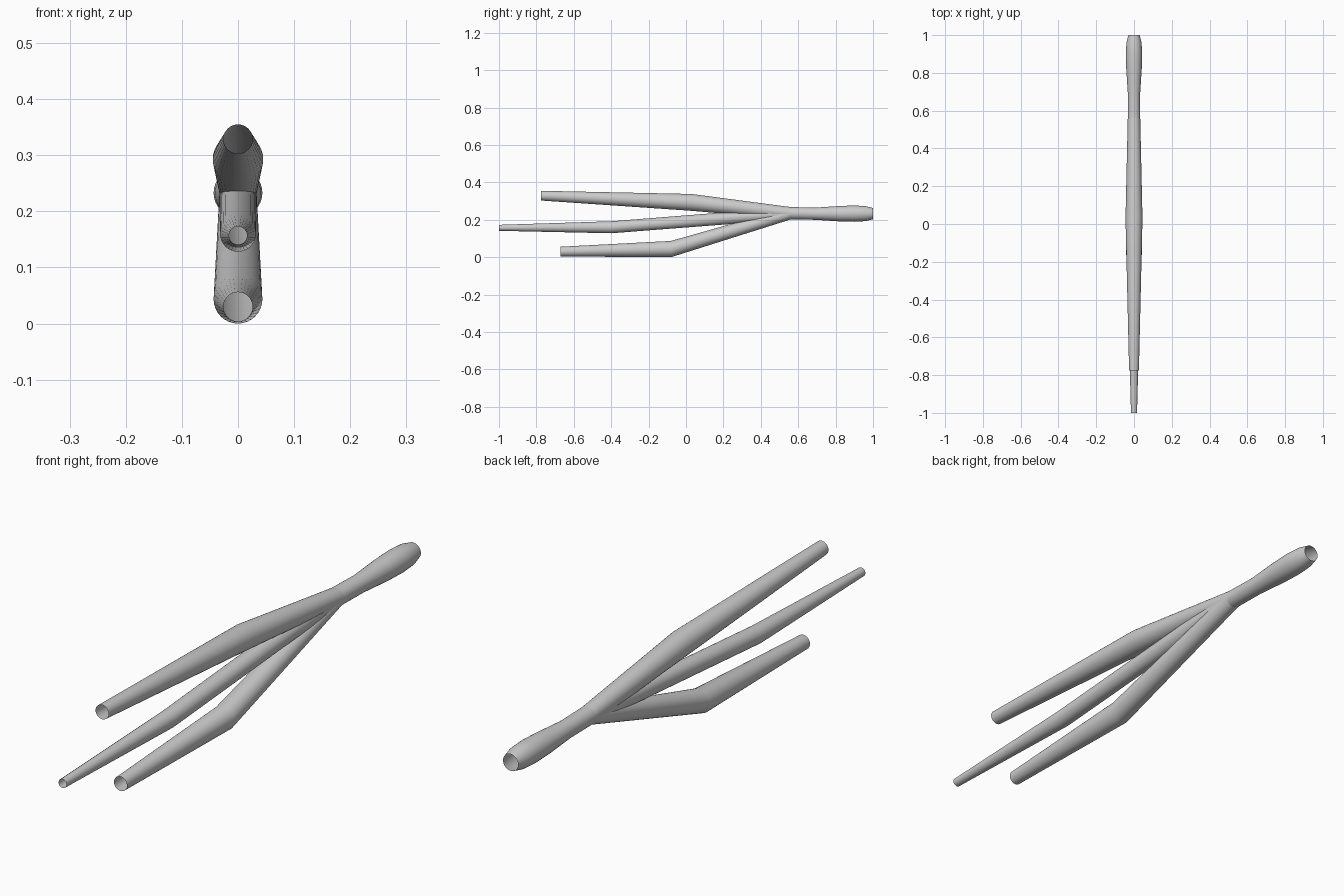
import bpy, bmesh, math

if "Cube" in bpy.data.objects:
    bpy.data.objects.remove(bpy.data.objects["Cube"])

SIDES = 32

def tube(name, stations):
    """Open tube lofted through upright circles given as (y, z, radius)."""
    bm = bmesh.new()
    rings = []
    for y, z, r in stations:
        rings.append([bm.verts.new((r * math.cos(a), y, z + r * math.sin(a)))
                      for a in (2 * math.pi * i / SIDES for i in range(SIDES))])
    for a, b in zip(rings, rings[1:]):
        for i in range(SIDES):
            j = (i + 1) % SIDES
            bm.faces.new((a[i], a[j], b[j], b[i]))
    bmesh.ops.recalc_face_normals(bm, faces=bm.faces)
    # make sure the walls face outwards
    f = max(bm.faces, key=lambda f: f.calc_center_median().x)
    if f.normal.x < 0:
        bmesh.ops.reverse_faces(bm, faces=bm.faces)
    mesh = bpy.data.meshes.new(name)
    bm.to_mesh(mesh)
    bm.free()
    ob = bpy.data.objects.new(name, mesh)
    bpy.context.collection.objects.link(ob)
    bpy.ops.object.select_all(action='DESELECT')
    ob.select_set(True)
    bpy.context.view_layer.objects.active = ob
    bpy.ops.object.shade_smooth_by_angle(angle=math.radians(40))
    return ob

JOINT = (0.56, 0.235, 0.033)

# three tapered prongs, each with one knee, meeting at the joint
tube("upper_prong", [(-0.775, 0.329, 0.026), (0.03, 0.293, 0.045), JOINT])
tube("middle_prong", [(-1.0, 0.157, 0.016), (-0.4, 0.16, 0.032), JOINT])
tube("lower_prong", [(-0.67, 0.030, 0.026), (-0.08, 0.0435, 0.0435), JOINT])

# handle with a swollen, open end
tube("handle", [JOINT, (0.69, 0.2325, 0.0325), (0.82, 0.2325, 0.041),
                (0.9, 0.233, 0.0435), (0.96, 0.233, 0.040), (1.0, 0.233, 0.030)])
